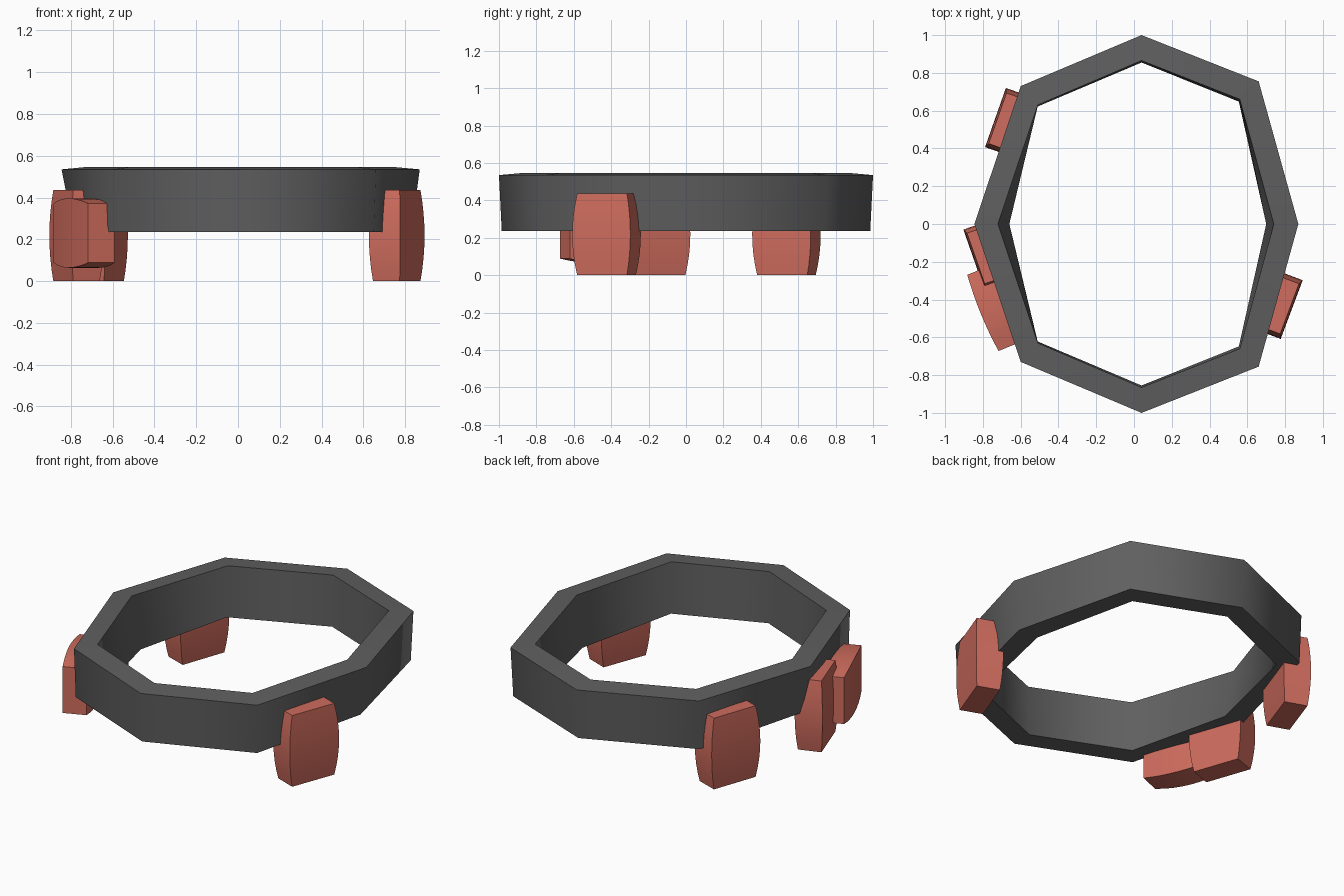
import bpy, bmesh, math
from mathutils import Vector

if "Cube" in bpy.data.objects:
    bpy.data.objects.remove(bpy.data.objects["Cube"])


def material(name, rgb):
    m = bpy.data.materials.new(name)
    m.diffuse_color = (*rgb, 1)
    m.use_nodes = True
    m.node_tree.nodes["Principled BSDF"].inputs["Base Color"].default_value = m.diffuse_color
    return m


grey = material("dark grey", (0.115, 0.115, 0.115))
red = material("brick red", (0.62, 0.15, 0.11))


def finish(bm, name, mat, angle):
    bmesh.ops.recalc_face_normals(bm, faces=bm.faces)
    me = bpy.data.meshes.new(name)
    bm.to_mesh(me)
    bm.free()
    me.materials.append(mat)
    ob = bpy.data.objects.new(name, me)
    bpy.context.collection.objects.link(ob)
    bpy.ops.object.select_all(action='DESELECT')
    ob.select_set(True)
    bpy.context.view_layer.objects.active = ob
    bpy.ops.object.shade_smooth_by_angle(angle=math.radians(angle))
    return ob


# Eight-sided oval ring: half outlines (back to front), mirrored front/back
def outline(back, right, side_r, left, side_l, z):
    pts = [(0.04, back), right, (side_r, 0), (right[0], -right[1]),
           (0.04, -back), (left[0], -left[1]), (side_l, 0), left]
    return [(x, y, z) for x, y in pts]


loops = [
    outline(1.0, (0.66, 0.755), 0.87, (-0.60, 0.73), -0.845, 0.535),      # outer top
    outline(0.865, (0.56, 0.66), 0.74, (-0.51, 0.63), -0.72, 0.547),      # inner top
    outline(0.855, (0.555, 0.648), 0.70, (-0.51, 0.622), -0.66, 0.235),   # inner bottom
    outline(0.985, (0.65, 0.743), 0.83, (-0.595, 0.72), -0.785, 0.235),   # outer bottom
]
bm = bmesh.new()
rings = [[bm.verts.new(p) for p in lp] for lp in loops]
for a, b in zip(rings, rings[1:] + rings[:1]):
    for i in range(8):
        j = (i + 1) % 8
        bm.faces.new((a[i], a[j], b[j], b[i]))
finish(bm, "ring_frame", grey, 55)


# Barrel-shaped foot block: rectangle sections swelling towards the middle
def block(name, centre, normal, lying=False, steps=8):
    n = Vector((*normal, 0)).normalized()
    t = Vector((-n.y, n.x, 0))
    up = Vector((0, 0, 1))
    if lying:
        t, up = up, t
    c = Vector(centre)
    bm = bmesh.new()
    rows = []
    for i in range(steps + 1):
        s = 2 * i / steps - 1
        swell = 1 - s * s
        w = 0.142 + 0.024 * swell
        d = 0.068 + 0.012 * swell
        rows.append([bm.verts.new(c + t * (a * w) + n * (b * d) + up * (s * 0.218))
                     for a, b in ((-1, -1), (1, -1), (1, 1), (-1, 1))])
    for a, b in zip(rows, rows[1:]):
        for i in range(4):
            j = (i + 1) % 4
            bm.faces.new((a[i], a[j], b[j], b[i]))
    bm.faces.new(rows[0])
    bm.faces.new(rows[-1])
    finish(bm, name, red, 35)


block("right_foot", (0.76, -0.425, 0.218), (0.935, -0.35))
block("back_left_foot", (-0.658, 0.537, 0.218), (-0.943, 0.332))
block("left_foot", (-0.773, -0.16, 0.218), (-0.943, -0.33))
block("lying_left_block", (-0.737, -0.445, 0.23), (-0.925, -0.38), lying=True)
